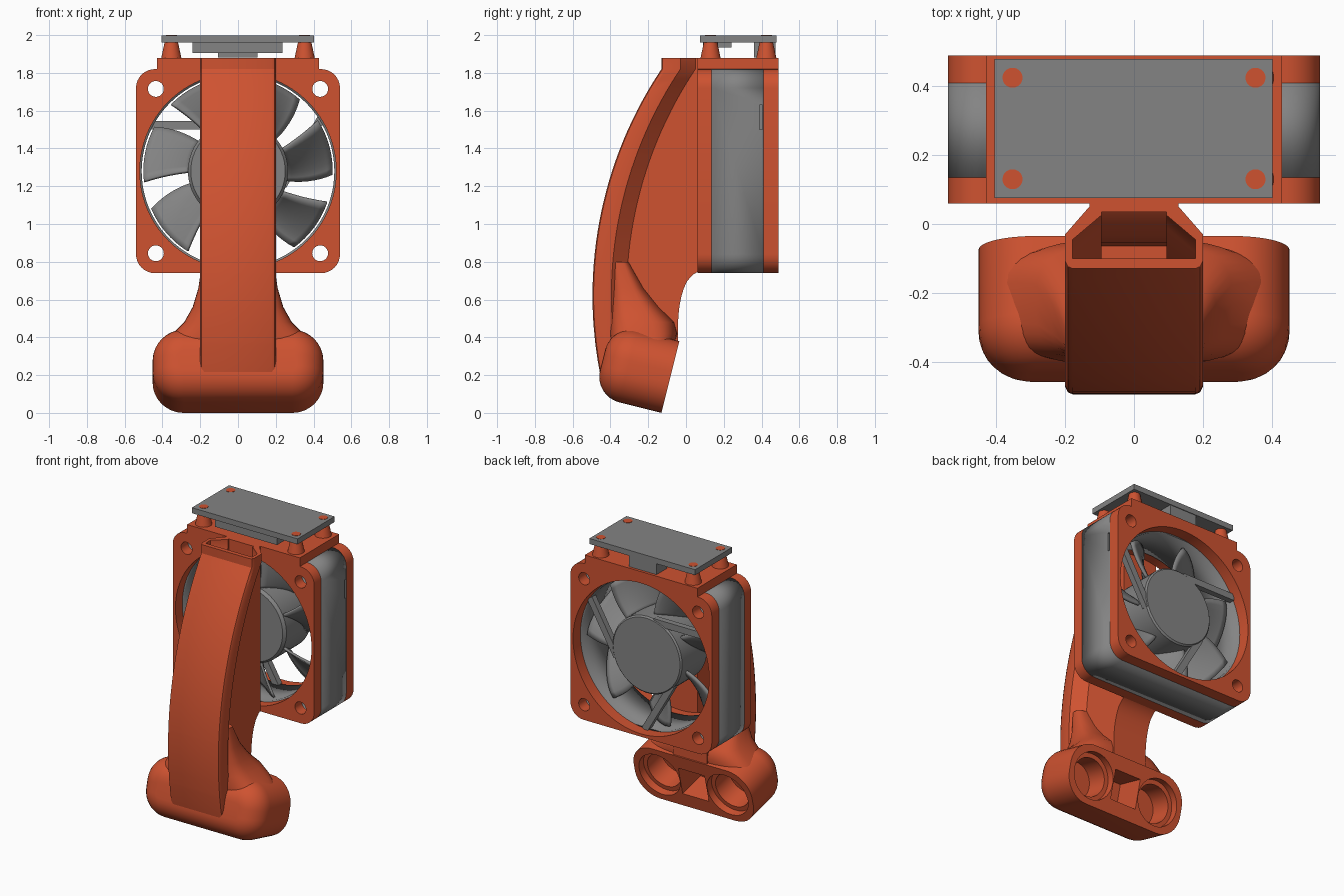
import bpy, bmesh, math
from mathutils import Matrix, Vector

if "Cube" in bpy.data.objects:
    bpy.data.objects.remove(bpy.data.objects["Cube"])


def material(name, rgb):
    m = bpy.data.materials.new(name)
    m.diffuse_color = (*rgb, 1)
    m.use_nodes = True
    m.node_tree.nodes["Principled BSDF"].inputs["Base Color"].default_value = m.diffuse_color
    return m


ORANGE = material("burnt orange", (0.62, 0.085, 0.03))
GREY = material("mid grey", (0.23, 0.23, 0.23))


def finish(name, bm, mat):
    bmesh.ops.recalc_face_normals(bm, faces=bm.faces)
    me = bpy.data.meshes.new(name)
    bm.to_mesh(me)
    bm.free()
    ob = bpy.data.objects.new(name, me)
    bpy.context.collection.objects.link(ob)
    me.materials.append(mat)
    return ob


def loft(name, rings, mat, matrix=Matrix()):
    bm = bmesh.new()
    rows = [[bm.verts.new(matrix @ Vector(p)) for p in r] for r in rings]
    n = len(rows[0])
    for a, b in zip(rows, rows[1:]):
        for i in range(n):
            bm.faces.new((a[i], a[(i + 1) % n], b[(i + 1) % n], b[i]))
    bm.faces.new(rows[0])
    bm.faces.new(rows[-1])
    return finish(name, bm, mat)


def box(name, x, y, z, mat, matrix=Matrix()):
    rings = [[(x[0], y[0], h), (x[1], y[0], h), (x[1], y[1], h), (x[0], y[1], h)] for h in z]
    return loft(name, rings, mat, matrix)


def circle(r, n=64, cx=0, cy=0):
    return [(cx + r * math.cos(2 * math.pi * i / n), cy + r * math.sin(2 * math.pi * i / n))
            for i in range(n)]


def rounded(w, h, r, n=8):
    pts = []
    for k, (sx, sy) in enumerate(((1, 1), (-1, 1), (-1, -1), (1, -1))):
        for i in range(n + 1):
            a = math.pi / 2 * (k + i / n)
            pts.append((sx * (w - r) + r * math.cos(a), sy * (h - r) + r * math.sin(a)))
    return pts


def turned(name, profile, mat, matrix=Matrix(), n=48):
    """Lathe a (radius, height) profile about the local z axis."""
    return loft(name, [[(x, y, h) for x, y in circle(r, n)] for r, h in profile], mat, matrix)


def select(ob):
    bpy.ops.object.select_all(action='DESELECT')
    ob.select_set(True)
    bpy.context.view_layer.objects.active = ob


def smooth(ob, angle=35):
    select(ob)
    bpy.ops.object.shade_smooth_by_angle(angle=math.radians(angle))


def cut(ob, cutters):
    select(ob)
    for c in cutters:
        m = ob.modifiers.new("cut", 'BOOLEAN')
        m.operation, m.solver, m.object = 'DIFFERENCE', 'EXACT', c
        bpy.ops.object.modifier_apply(modifier=m.name)


def plate(name, y0, y1, bore, mat):
    """Fan-outline plate with the central bore and four screw holes."""
    cu = bpy.data.curves.new(name, 'CURVE')
    cu.dimensions, cu.fill_mode, cu.extrude = '2D', 'BOTH', (y1 - y0) / 2
    loops = [rounded(0.54, 0.54, 0.1), circle(bore, 96)]
    loops += [circle(0.042, 24, sx * 0.435, sz * 0.435) for sx in (-1, 1) for sz in (-1, 1)]
    for pts in loops:
        s = cu.splines.new('POLY')
        s.points.add(len(pts) - 1)
        for p, q in zip(s.points, pts):
            p.co = (*q, 0, 1)
        s.use_cyclic_u = True
    ob = bpy.data.objects.new(name, cu)
    bpy.context.collection.objects.link(ob)
    ob.matrix_world = Matrix.Translation((0, (y0 + y1) / 2, CZ)) @ Matrix.Rotation(math.pi / 2, 4, 'X')
    cu.materials.append(mat)
    select(ob)
    bpy.ops.object.convert(target='MESH')
    ob = bpy.context.object
    smooth(ob)
    return ob


# Fan housing: orange flanges either side of the grey frame
CZ = 1.28
plate("front_flange", 0.06, 0.135, 0.52, ORANGE)
plate("rear_flange", 0.41, 0.49, 0.52, ORANGE)
frame = plate("fan_frame", 0.135, 0.41, 0.51, GREY)
slot = box("slot_cutter", (0.515, 0.6), (0.39, 0.405), (1.5, 1.63), GREY)
cut(frame, [slot])

# Fan hub, local z pointing to the front
fan = Matrix.Translation((0, 0, CZ)) @ Matrix.Rotation(math.pi / 2, 4, 'X')
smooth(turned("fan_hub", [(0.255, -0.43), (0.265, -0.42), (0.265, -0.15), (0.25, -0.13)], GREY, fan, 64))

# Seven pitched, swept blades
bm = bmesh.new()
NU, NV = 8, 8
for k in range(7):
    grid = []
    for i in range(NU + 1):
        u = i / NU
        r = 0.25 + 0.25 * u
        lo, hi = -11 + 9 * u ** 1.5, 26 + 6 * u
        row = []
        for j in range(NV + 1):
            v = j / NV
            a = math.radians(lo + (hi - lo) * v + k * 360 / 7)
            y = 0.36 - 0.2 * v ** 1.4
            row.append(bm.verts.new((r * math.cos(a), y, CZ + r * math.sin(a))))
        grid.append(row)
    for i in range(NU):
        for j in range(NV):
            bm.faces.new((grid[i][j], grid[i + 1][j], grid[i + 1][j + 1], grid[i][j + 1]))
blades = finish("fan_blades", bm, GREY)
mod = blades.modifiers.new("thickness", 'SOLIDIFY')
mod.thickness, mod.offset = 0.016, 0
smooth(blades)

# Three tangential struts behind the blades
for k in range(3):
    turn = Matrix.Translation((0, 0, CZ)) @ Matrix.Rotation(math.radians(120 * k), 4, 'Y')
    box(f"fan_strut_{k}", (-0.46, -0.05), (0.385, 0.425), (0.22, 0.265), GREY, turn)

# Top mounting plate, standoffs and circuit board
box("top_plate", (-0.43, 0.43), (0.06, 0.49), (1.815, 1.88), ORANGE)
box("circuit_board", (-0.405, 0.402), (0.075, 0.48), (1.96, 1.998), GREY)
box("front_component", (-0.24, 0.235), (0.09, 0.17), (1.905, 1.96), GREY)
box("thin_component", (-0.2, 0.2), (0.17, 0.24), (1.935, 1.96), GREY)
box("rear_connector", (-0.107, 0.102), (0.36, 0.475), (1.882, 1.96), GREY)
for i, (x, y) in enumerate([(sx * 0.353, y) for sx in (-1, 1) for y in (0.13, 0.425)]):
    smooth(turned(f"standoff_{i}", [(0.053, 1.88), (0.036, 1.96), (0.029, 1.96), (0.029, 2.0)],
                  ORANGE, Matrix.Translation((x, y, 0)), 32))


# Curved hollow arm: wide front face, chamfered to a narrower web behind
def front_y(z):
    z = min(z, 1.82)
    return -0.495 + 2.155 - math.sqrt(2.155 ** 2 - (z - 0.62) ** 2)


def back_y(z):
    if z < 0.37:
        return -0.2
    t = min(1, max(0, (z - 0.46) / 0.28))
    return -0.042 + 0.102 * (1 - math.sqrt(1 - t * t))


def section(z, half):
    return [(x, y, z) for x, y in half] + [(-x, y, z) for x, y in reversed(half)]


def arm_section(z, shift=0):
    f, b = front_y(z) + shift, back_y(z)
    return section(z, [(0.178, f), (0.192, f + 0.006), (0.2, f + 0.022), (0.2, f + 0.1),
                       (0.13, f + 0.18), (0.13, max(b, f + 0.185))])


def channel_section(z):
    f, b = front_y(z), back_y(z)
    return section(z, [(0.178, f + 0.03), (0.178, f + 0.085), (0.095, f + 0.155), (0.095, b - 0.025)])


levels = [0.36, 0.38, 0.46] + [0.46 + 0.04 * i for i in range(1, 7)] + [0.735, 0.745]
levels += [0.745 + 1.075 * i / 20 for i in range(1, 21)] + [1.88]
rings = [arm_section(0.075, 0.04), arm_section(0.1, 0.015), arm_section(0.14)]
rings += [arm_section(z) for z in [0.2, 0.28] + levels]
arm = loft("arm", rings, ORANGE)
channel = loft("channel_cutter", [channel_section(z) for z in [0.52, 0.6, 0.68, 0.74] + levels[11:] + [1.95]], ORANGE)

# Sensor head: rounded block tilted down at the back, local z going inward
head_m = Matrix(((1, 0, 0, 0), (0, 0.243, -0.97, -0.0825), (0, 0.97, 0.243, 0.19), (0, 0, 0, 1)))
layers = [(0, 0)] + [(0.14 * (1 - math.cos(a)), 0.23 + 0.14 * math.sin(a))
                     for a in [math.pi / 2 * i / 8 for i in range(9)]]
head = loft("sensor_head", [[(x, y, d) for x, y in rounded(0.452 - i, 0.196 - i, 0.165 - i)]
                            for i, d in layers], ORANGE, head_m)

# Flared shoulder blending arm into head
def shoulder_ring(z, w, y0, y1, n=40):
    pts = []
    for x, y in circle(1, n):
        x, y = (math.copysign(abs(c) ** 0.6, c) for c in (x, y))
        pts.append((w * x, (y0 + y1) / 2 + (y1 - y0) / 2 * y, z))
    return pts


shoulder = loft("shoulder", [shoulder_ring(*s) for s in (
    (0.36, 0.40, -0.40, -0.06), (0.42, 0.345, -0.41, -0.045), (0.48, 0.285, -0.41, -0.06),
    (0.56, 0.24, -0.41, -0.14), (0.66, 0.21, -0.405, -0.22), (0.8, 0.19, -0.40, -0.30))], ORANGE)

# Stepped round sockets and central recess in the head
cutters = [box("recess_cutter", (-0.1, 0.1), (-0.1, 0.1), (-0.1, 0.2), ORANGE, head_m)]
for sx in (-1, 1):
    at = head_m @ Matrix.Translation((sx * 0.26, 0, 0))
    cutters.append(turned("socket_cutter", [(0.155, -0.1), (0.155, 0.05), (0.125, 0.05), (0.125, 0.2)], ORANGE, at))
for ob in (head, shoulder):
    cut(ob, cutters)
cut(arm, [channel] + cutters)
for ob in (arm, head, shoulder):
    smooth(ob, 30)
for c in cutters + [channel, slot]:
    bpy.data.objects.remove(c)
